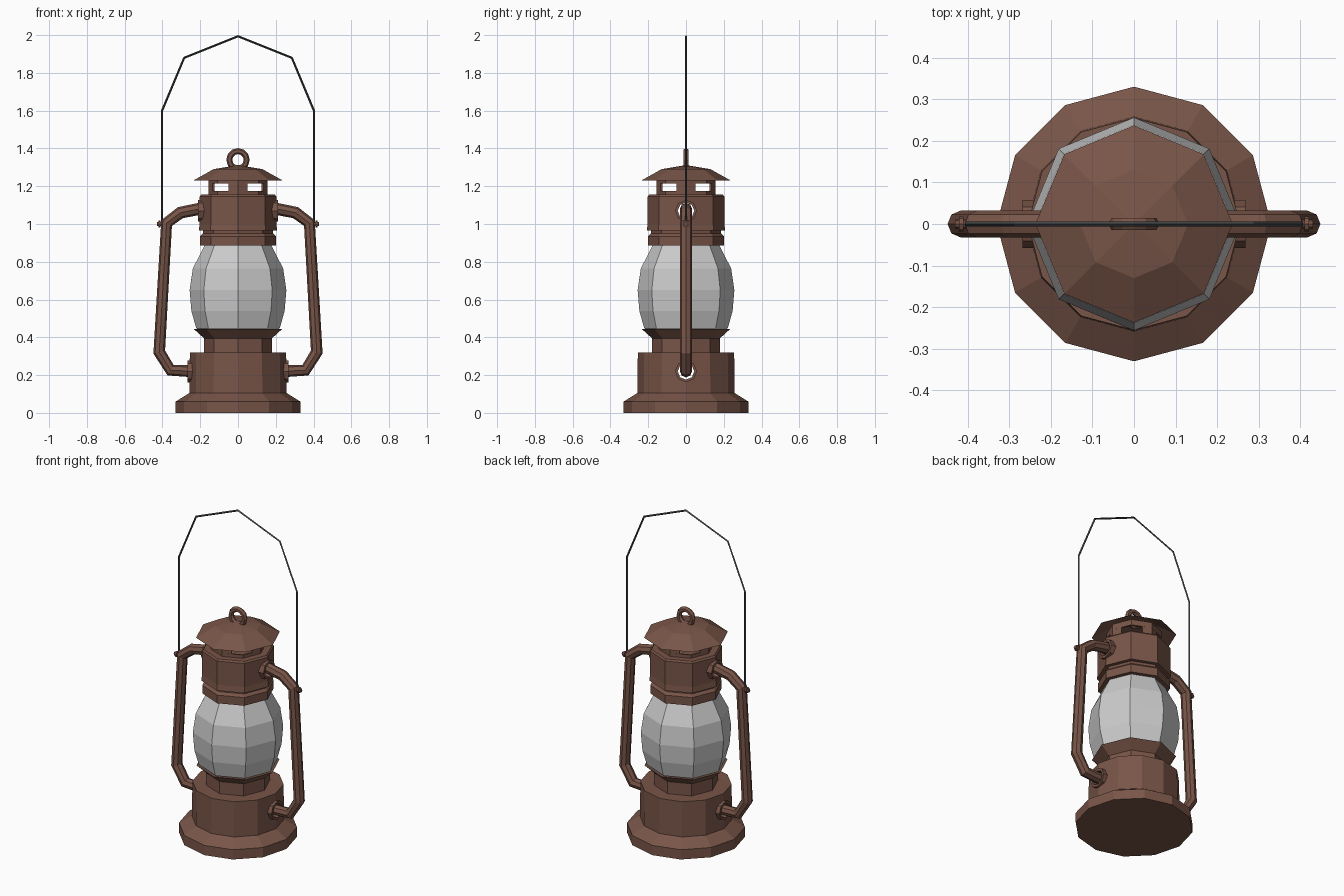
import bpy, bmesh
from math import sin, cos, tau, pi, hypot
from mathutils import Matrix

if "Cube" in bpy.data.objects:
    bpy.data.objects.remove(bpy.data.objects["Cube"])

def material(name, rgb):
    m = bpy.data.materials.new(name)
    m.diffuse_color = (*rgb, 1)
    m.use_nodes = True
    m.node_tree.nodes["Principled BSDF"].inputs["Base Color"].default_value = m.diffuse_color
    return m

BROWN = material("rusty_brown", (0.19, 0.091, 0.065))
DARK = material("dark_wire", (0.06, 0.065, 0.065))

def add(name, bm, mat=None):
    bmesh.ops.recalc_face_normals(bm, faces=bm.faces)
    me = bpy.data.meshes.new(name)
    bm.to_mesh(me)
    bm.free()
    ob = bpy.data.objects.new(name, me)
    bpy.context.collection.objects.link(ob)
    if mat:
        me.materials.append(mat)
    return ob

def lathe(name, profile, sides, mat=None, cap=True, closed=False):
    """Revolve (radius, z) points around z with flat sides."""
    bm = bmesh.new()
    rings = [[bm.verts.new((r * cos(tau * i / sides), r * sin(tau * i / sides), z))
              for i in range(sides)] for r, z in profile]
    pairs = list(zip(rings, rings[1:])) + ([(rings[-1], rings[0])] if closed else [])
    for a, b in pairs:
        for i in range(sides):
            j = (i + 1) % sides
            bm.faces.new((a[i], a[j], b[j], b[i]))
    if cap and not closed:
        bm.faces.new(rings[0])
        bm.faces.new(rings[-1])
    bmesh.ops.remove_doubles(bm, verts=bm.verts, dist=1e-5)
    return add(name, bm, mat)

def wire(name, pts, radius, res, mat):
    """Poly curve tube through (x, z) points."""
    cu = bpy.data.curves.new(name, 'CURVE')
    cu.dimensions = '3D'
    cu.bevel_depth = radius
    cu.bevel_resolution = res
    cu.use_fill_caps = True
    sp = cu.splines.new('POLY')
    sp.points.add(len(pts) - 1)
    for p, (x, z) in zip(sp.points, pts):
        p.co = (x, 0, z, 1)
    sp.use_smooth = False
    cu.materials.append(mat)
    ob = bpy.data.objects.new(name, cu)
    bpy.context.collection.objects.link(ob)
    return ob

def side_holes(ob, z, r):
    """Cut a hole in both x sides and leave the body hollow."""
    bm = bmesh.new()
    bmesh.ops.create_cone(bm, cap_ends=True, segments=8, radius1=r, radius2=r, depth=1,
                          matrix=Matrix.Translation((0, 0, z)) @ Matrix.Rotation(pi / 2, 4, 'Y'))
    cutter = add("hole_cutter", bm)
    cutter.hide_render = True
    mod = ob.modifiers.new("holes", 'BOOLEAN')
    mod.operation = 'DIFFERENCE'
    mod.solver = 'EXACT'
    mod.object = cutter
    bpy.context.view_layer.objects.active = ob
    bpy.ops.object.modifier_apply(modifier=mod.name)
    bpy.data.objects.remove(cutter)
    bm = bmesh.new()
    bm.from_mesh(ob.data)
    tunnel = [f for f in bm.faces if all(hypot(v.co.y, v.co.z - z) < r + 1e-3 for v in f.verts)]
    bmesh.ops.delete(bm, geom=tunnel, context='FACES')
    bm.to_mesh(ob.data)
    bm.free()

# Base and fuel tank
tank = lathe("fuel_tank", [(.33, 0), (.33, .06), (.258, .105), (.255, .32)], 12, BROWN)
side_holes(tank, .22, .048)

# Burner with flared rim, glass globe, collar
lathe("burner", [(.18, .31), (.18, .395), (.235, .445), (.215, .445), (.17, .405)], 8, BROWN)
lathe("glass_globe", [(.18, .41), (.222, .45), (.247, .54), (.256, .65), (.239, .765), (.175, .89)], 8)
lathe("globe_collar", [(.17, .885), (.202, .885), (.202, .935), (.185, .95), (.185, .975)], 8, BROWN)

# Hood and vented chimney
hood = lathe("hood", [(.208, .965), (.203, 1.0), (.203, 1.145), (.195, 1.155)], 8, BROWN)
side_holes(hood, 1.07, .048)
for name, lo, hi in (("lower", 1.15, 1.175), ("upper", 1.215, 1.25)):
    lathe(name + "_vent_band", [(.155, lo), (.155, hi), (.145, hi), (.145, lo)], 8, BROWN, closed=True)
for k in range(4):
    bm = bmesh.new()
    rows = [[bm.verts.new((x, y, z)) for x, y in ((.134, -.05), (.155, 0), (.134, .05))]
            for z in (1.17, 1.22)]
    for i in range(2):
        bm.faces.new((rows[0][i], rows[0][i + 1], rows[1][i + 1], rows[1][i]))
    bm.transform(Matrix.Rotation(k * pi / 2, 4, 'Z'))
    post = add("vent_post", bm, BROWN)
    post.modifiers.new("thickness", 'SOLIDIFY').thickness = .01

# Cap and top ring
lathe("cap", [(.237, 1.23), (.13, 1.29), (0, 1.312)], 8, BROWN, cap=False)
bpy.ops.mesh.primitive_torus_add(major_segments=12, minor_segments=6, major_radius=.046,
                                 minor_radius=.016, location=(0, 0, 1.34), rotation=(pi / 2, 0, 0))
bpy.context.object.name = "top_ring"
bpy.context.object.data.materials.append(BROWN)

# Side tubes, their sockets and the handle pivots
for s in (1, -1):
    wire("side_tube", [(s * x, z) for x, z in
                       ((.17, 1.08), (.215, 1.078), (.305, 1.06), (.378, 1.005),
                        (.417, .322), (.357, .226), (.23, .22))], .032, 2, BROWN)
    for x, z in ((.195, 1.07), (.25, .22)):
        sock = lathe("tube_socket", [(.044, -.018), (.058, -.018), (.058, .018), (.044, .018)],
                     8, BROWN, closed=True)
        sock.rotation_euler = (0, pi / 2, 0)
        sock.location = (s * x, 0, z)
    pin = lathe("handle_pivot", [(.011, -.04), (.011, -.012), (.018, -.012), (.018, -.006),
                                 (.011, -.006), (.011, .008), (.018, .008), (.018, .018),
                                 (.011, .018), (.011, .028)], 8, BROWN)
    pin.rotation_euler = (0, s * pi / 2, 0)
    pin.location = (s * .402, 0, 1.0)

# Wire handle
arc = [(.402, .99), (.402, 1.6), (.285, 1.88)]
wire("wire_handle", arc + [(0, 1.994)] + [(-x, z) for x, z in reversed(arc)], .006, 0, DARK)
